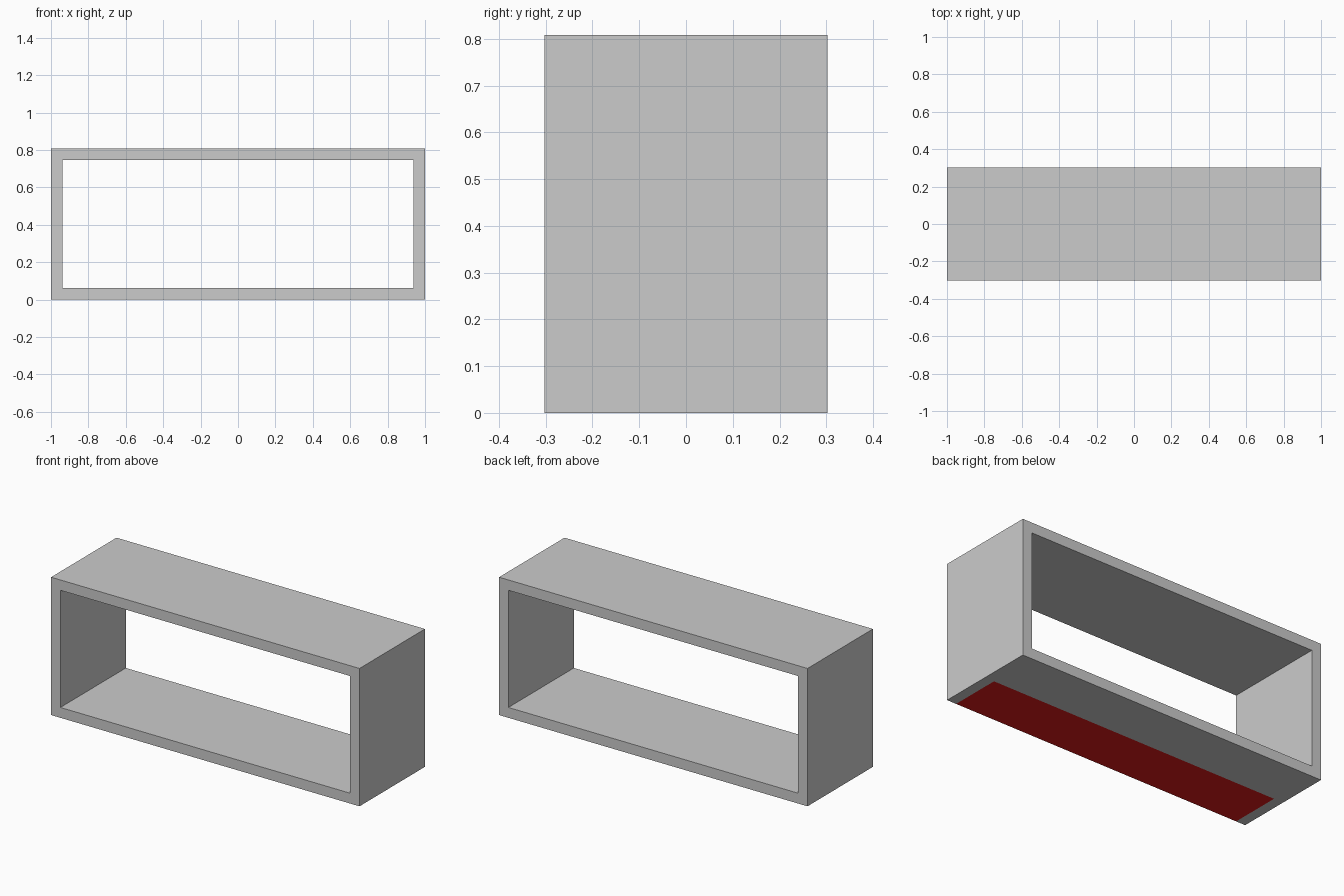
import bpy
import bmesh

# Remove the default cube
cube = bpy.data.objects.get("Cube")
if cube:
    bpy.data.objects.remove(cube, do_unlink=True)

WIDTH, DEPTH, HEIGHT, BOARD = 2.0, 0.606, 0.808, 0.0606


def make_material(name, rgb):
    mat = bpy.data.materials.new(name)
    mat.use_nodes = True
    color = (*rgb, 1.0)
    mat.diffuse_color = color
    for node in mat.node_tree.nodes:
        if node.type == 'BSDF_PRINCIPLED':
            node.inputs["Base Color"].default_value = color
    return mat


def rectangle(bm, inset):
    """Corner vertices of the front outline, moved inward by inset."""
    x, low, high = WIDTH / 2 - inset, inset, HEIGHT - inset
    return [bm.verts.new((px, -DEPTH / 2, pz))
            for px, pz in ((-x, low), (x, low), (x, high), (-x, high))]


bm = bmesh.new()

# Open rectangular frame, extruded from front to back
outer, inner = rectangle(bm, 0), rectangle(bm, BOARD)
ring = []
for i in range(4):
    j = (i + 1) % 4
    ring.append(bm.faces.new((outer[i], outer[j], inner[j], inner[i])))
result = bmesh.ops.extrude_face_region(bm, geom=ring, use_keep_orig=True)
back = [g for g in result["geom"] if isinstance(g, bmesh.types.BMVert)]
bmesh.ops.translate(bm, verts=back, vec=(0, DEPTH, 0))
bmesh.ops.recalc_face_normals(bm, faces=bm.faces)


def underside():
    return [f for f in bm.faces
            if all(abs(v.co.z) < 1e-5 for v in f.verts)]


# Cut the painted panel into the front half of the underside
panel_x = WIDTH / 2 - BOARD
for point, normal in (((panel_x, 0, 0), (1, 0, 0)),
                      ((-panel_x, 0, 0), (1, 0, 0)),
                      ((0, 0, 0), (0, 1, 0))):
    faces = underside()
    edges = {e for f in faces for e in f.edges}
    verts = {v for f in faces for v in f.verts}
    bmesh.ops.bisect_plane(bm, geom=[*faces, *edges, *verts], dist=1e-5,
                           plane_co=point, plane_no=normal)

for face in underside():
    center = face.calc_center_median()
    if abs(center.x) < panel_x and center.y < 0:
        face.material_index = 1

mesh = bpy.data.meshes.new("shelf_frame")
bm.to_mesh(mesh)
bm.free()
mesh.materials.append(make_material("light_gray", (0.6, 0.6, 0.6)))
mesh.materials.append(make_material("red", (0.72, 0.01, 0.01)))
frame = bpy.data.objects.new("shelf_frame", mesh)
bpy.context.collection.objects.link(frame)
